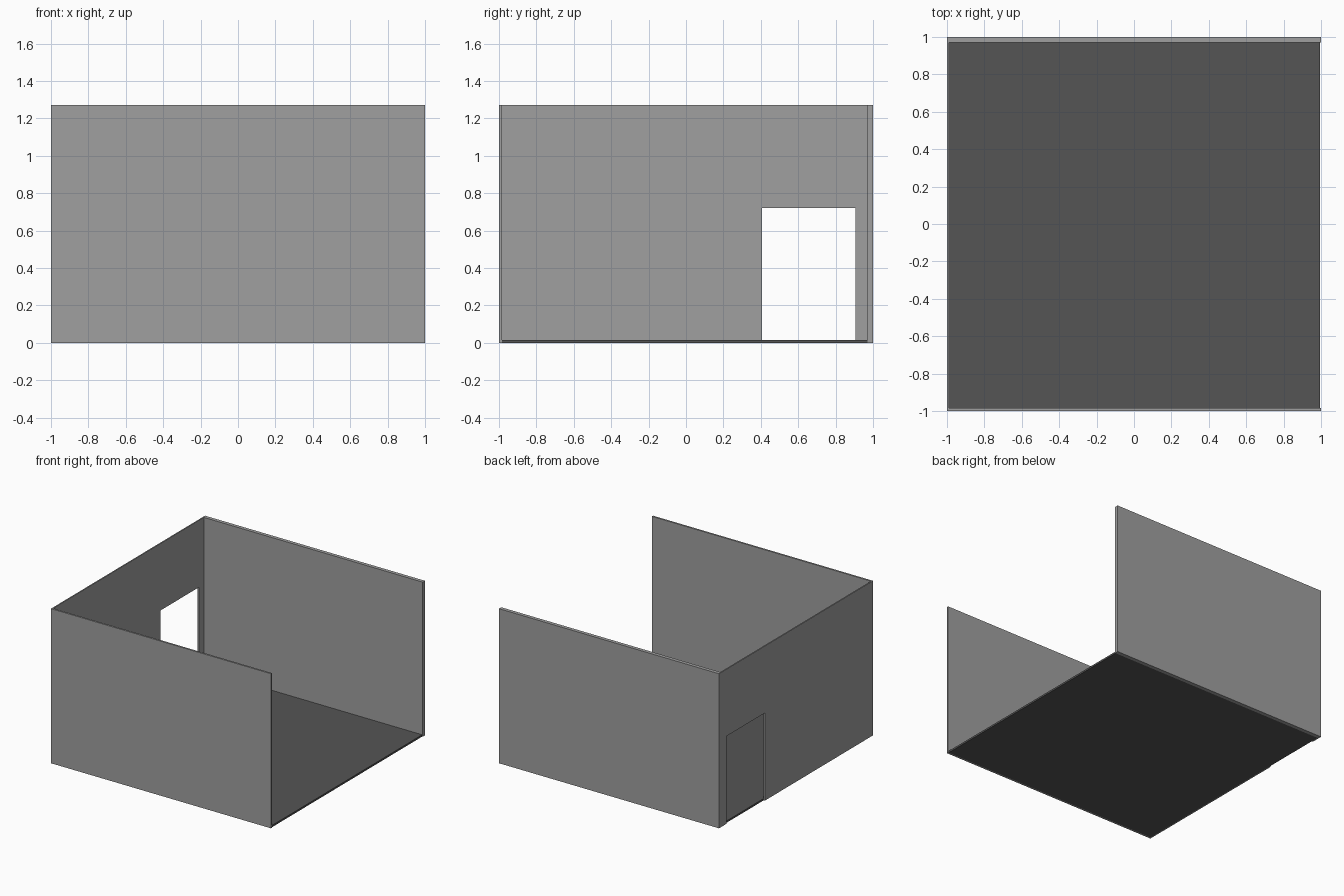
import bpy
import bmesh

if "Cube" in bpy.data.objects:
    bpy.data.objects.remove(bpy.data.objects["Cube"])


def material(name, value):
    m = bpy.data.materials.new(name)
    m.diffuse_color = (value, value, value, 1.0)
    m.use_nodes = True
    m.node_tree.nodes["Principled BSDF"].inputs["Base Color"].default_value = m.diffuse_color
    return m


wall_grey = material("wall grey", 0.35)
floor_grey = material("dark floor grey", 0.09)

H = 1.27            # wall height
FRONT = -0.985      # inner face of front wall
BACK = 0.97         # inner face of back wall
LEFT = -0.99        # inner face of left wall


def box(name, lo, hi, mat):
    bm = bmesh.new()
    bmesh.ops.create_cube(bm, size=1)
    for v in bm.verts:
        v.co = [(a + b) / 2 + c * (b - a) for a, b, c in zip(lo, hi, v.co)]
    mesh = bpy.data.meshes.new(name)
    bm.to_mesh(mesh)
    bm.free()
    mesh.materials.append(mat)
    ob = bpy.data.objects.new(name, mesh)
    bpy.context.collection.objects.link(ob)
    return ob


# floor slab, open on the right side
box("floor", (LEFT, FRONT, 0), (0.995, BACK, 0.015), floor_grey)

# front and back walls
box("front_wall", (-1, -1, 0), (1, FRONT, H), wall_grey)
box("back_wall", (-1, BACK, 0), (1, 1, H), wall_grey)

# left wall: one extruded outline with a doorway notch
outline = [(FRONT, 0), (0.405, 0), (0.405, 0.72), (0.905, 0.72),
           (0.905, 0), (BACK, 0), (BACK, H), (FRONT, H)]
bm = bmesh.new()
face = bm.faces.new([bm.verts.new((-1, y, z)) for y, z in outline])
side = bmesh.ops.extrude_face_region(bm, geom=[face], use_keep_orig=True)
for g in side["geom"]:
    if isinstance(g, bmesh.types.BMVert):
        g.co.x = LEFT
bmesh.ops.recalc_face_normals(bm, faces=bm.faces)
mesh = bpy.data.meshes.new("left_wall_with_doorway")
bm.to_mesh(mesh)
bm.free()
mesh.materials.append(wall_grey)
bpy.context.collection.objects.link(
    bpy.data.objects.new("left_wall_with_doorway", mesh))
